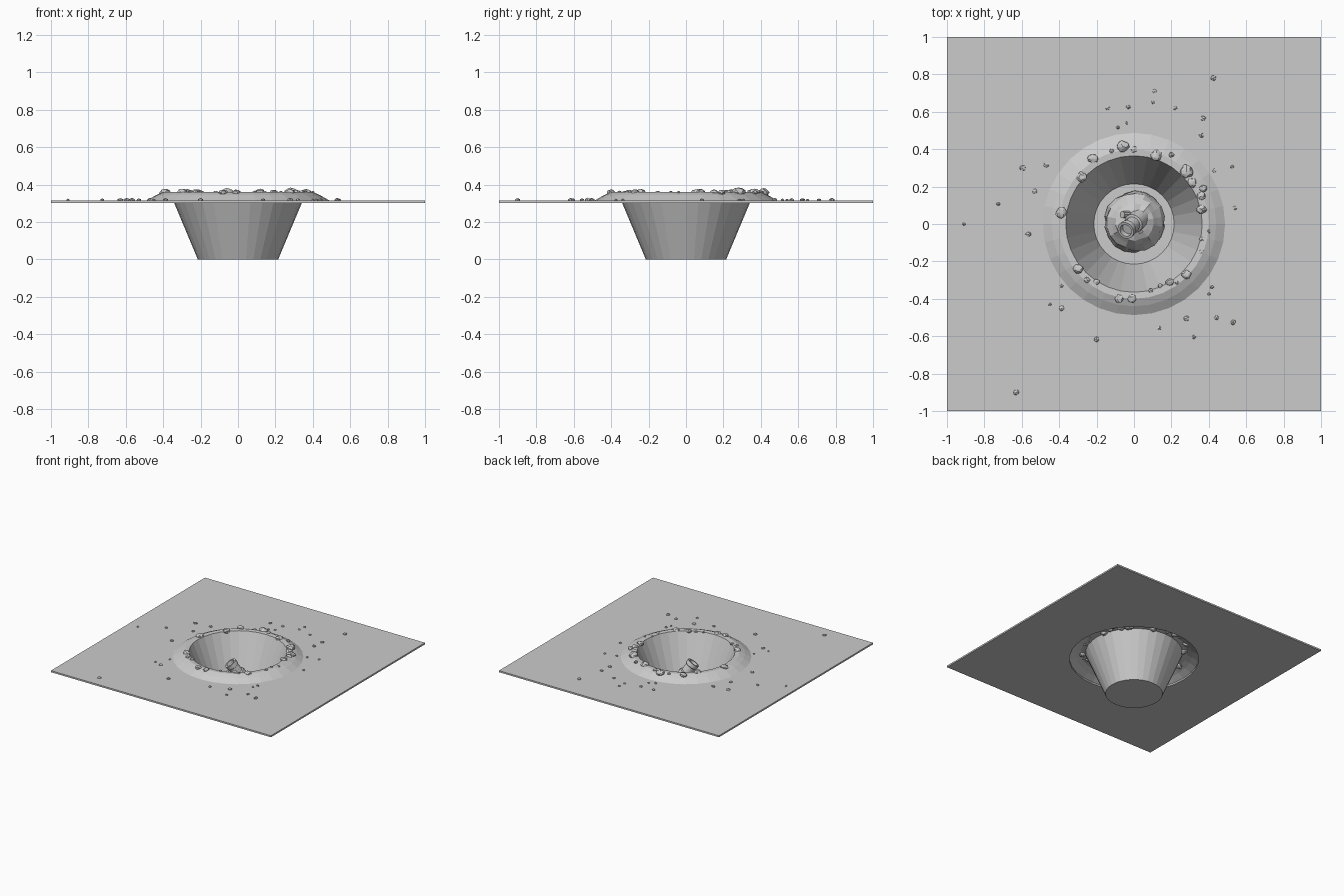
import bpy, bmesh, math, random
from mathutils import Vector, Matrix

if "Cube" in bpy.data.objects:
    bpy.data.objects.remove(bpy.data.objects["Cube"])
random.seed(4)


def make(name, bm, smooth=None):
    me = bpy.data.meshes.new(name)
    bm.to_mesh(me)
    bm.free()
    ob = bpy.data.objects.new(name, me)
    bpy.context.collection.objects.link(ob)
    if smooth:
        bpy.ops.object.select_all(action='DESELECT')
        ob.select_set(True)
        bpy.context.view_layer.objects.active = ob
        bpy.ops.object.shade_smooth_by_angle(angle=math.radians(smooth))
    return ob


def lathe(name, profile, n=32, cap=False, matrix=None, smooth=None):
    """Revolve (radius, z) points around z; optionally close the last ring."""
    bm = bmesh.new()
    rings = [[bm.verts.new((r * math.cos(2 * math.pi * i / n), r * math.sin(2 * math.pi * i / n), z))
              for i in range(n)] for r, z in profile]
    for a, b in zip(rings, rings[1:]):
        for i in range(n):
            j = (i + 1) % n
            bm.faces.new((b[i], b[j], a[j], a[i]))
    if cap:
        bm.faces.new(rings[-1])
    if matrix:
        bm.transform(matrix)
    return make(name, bm, smooth)


# Ground plate with a round hole
bm = bmesh.new()
bmesh.ops.create_cube(bm, size=1, matrix=Matrix.Translation((0, 0, 0.3085)) @ Matrix.Diagonal((2, 2, 0.013, 1)))
ground = make("ground_plate", bm)
bm = bmesh.new()
bmesh.ops.create_cone(bm, cap_ends=True, segments=32, radius1=0.487, radius2=0.487, depth=0.2,
                      matrix=Matrix.Translation((0, 0, 0.31)))
cutter = make("hole_cutter", bm)
mod = ground.modifiers.new("hole", 'BOOLEAN')
mod.operation, mod.object, mod.solver = 'DIFFERENCE', cutter, 'EXACT'
bpy.context.view_layer.objects.active = ground
bpy.ops.object.modifier_apply(modifier=mod.name)
bpy.data.objects.remove(cutter)

# Crater: raised lip, sloping wall and flat floor as one thin sheet
lathe("crater", [(0.492, 0.312), (0.44, 0.343), (0.40, 0.36), (0.365, 0.358), (0.215, 0.0)], cap=True)

# Lumpy rock half sunk in the floor
bm = bmesh.new()
bmesh.ops.create_uvsphere(bm, u_segments=18, v_segments=14, radius=0.162)
for v in bm.verts:
    k = random.uniform(0.95, 1.05)
    v.co = Vector((v.co.x * k + 0.005, v.co.y * k + 0.012, max(v.co.z * k * 0.95 + 0.02, 0.002)))
bmesh.ops.remove_doubles(bm, verts=bm.verts, dist=0.0005)
make("buried_lump", bm)

# Tilted open pipe sticking out of the lump
top, base = Vector((-0.045, -0.035, 0.265)), Vector((0.045, 0.045, 0.10))
axis = top - base
L = axis.length
tilt = Matrix.Translation(base) @ axis.to_track_quat('Z', 'Y').to_matrix().to_4x4()
lathe("pipe", [(0.032, L - 0.03), (0.034, L), (0.048, L), (0.048, L - 0.03), (0.041, L - 0.035),
               (0.041, L - 0.09), (0.053, L - 0.095), (0.053, 0.0)][::-1], 16, True, tilt, 30)
# Small stub on the side of the pipe
stub = Matrix.Translation((-0.04, 0.05, 0.165)) @ Matrix.Rotation(math.radians(-50), 4, 'Y')
lathe("pipe_stub", [(0.02, -0.05), (0.02, 0.03)], 10, True, stub, 30)


def rock(name, x, y, z, s, flat):
    """Jittered low-poly pebble."""
    bm = bmesh.new()
    bmesh.ops.create_icosphere(bm, subdivisions=2 if s > 0.02 else 1, radius=s)
    for v in bm.verts:
        v.co *= random.uniform(0.82, 1.12)
    bm.transform(Matrix.Translation((x, y, z)) @ Matrix.Diagonal((1, random.uniform(0.8, 1.1), flat, 1))
                 @ Matrix.Rotation(random.uniform(0, 6.28), 4, 'Z'))
    make(name, bm)


# Boulders along the lip: x, y, radius
lip = [(-.06, .415, .034), (-.22, .35, .028), (-.28, .25, .028), (-.39, .06, .029), (0, .4, .018),
       (-.12, .39, .014), (.12, .365, .03), (.2, .37, .018), (.28, .28, .037), (.31, .22, .025),
       (.36, .15, .023), (.36, .08, .028), (.37, .19, .022), (.4, -.04, .012), (.36, -.08, .014),
       (.36, -.15, .015), (.28, -.27, .026), (.19, -.31, .022), (.14, -.33, .014), (.09, -.355, .014),
       (-.01, -.4, .023), (-.08, -.4, .024), (-.2, -.31, .02), (-.25, -.3, .02), (-.3, -.24, .03),
       (.23, -.315, .013)]
for i, (x, y, s) in enumerate(lip):
    rock(f"lip_rock_{i}", x, y, 0.358, s, 0.65)

# Pebbles scattered over the ground
scatter = [(-.14, .62), (-.03, .625), (.1, .65), (.11, .71), (.22, .62), (.37, .565), (.425, .78),
           (.36, .475), (-.04, .54), (-.085, .515), (-.47, .315), (-.595, .3), (-.53, .175), (-.725, .107),
           (-.91, 0), (-.565, -.055), (.43, .285), (.525, .305), (.54, .085), (.417, -.337), (.4, -.375),
           (.28, -.505), (.44, -.5), (.53, -.525), (.32, -.605), (.135, -.557), (-.2, -.617),
           (-.387, -.33), (-.387, -.45), (-.45, -.43), (-.63, -.9)]
for i, (x, y) in enumerate(scatter):
    near = math.hypot(x, y) < 0.49
    rock(f"pebble_{i}", x, y, 0.333 if near else 0.317, random.uniform(0.009, 0.018), 0.7)
